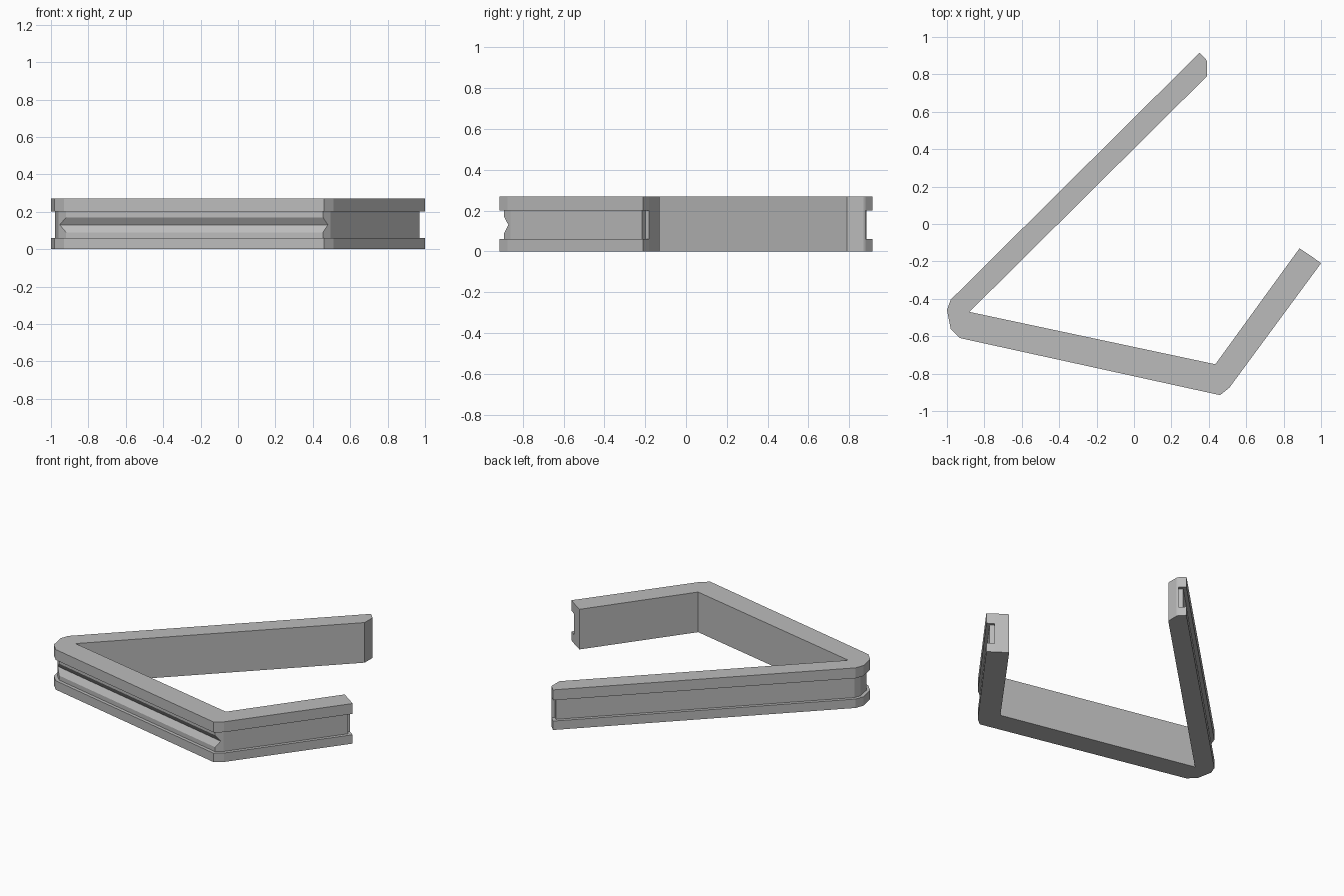
import bpy
import bmesh
from mathutils import Vector

cube = bpy.data.objects.get("Cube")
if cube:
    bpy.data.objects.remove(cube, do_unlink=True)

HEIGHT, SLOT_LOW, SLOT_HIGH = 0.27, 0.06, 0.20
SLOT_DEPTH, PANEL_DEPTH, PANEL_SETBACK = 0.05, 0.022, 0.022
GROOVE_LOW, GROOVE_MID, GROOVE_HIGH, GROOVE_DEPTH = 0.09, 0.13, 0.17, 0.026

# Plan outline: outer edge from the long arm's tip to the short arm's tip, then the inner edge back
OUTER = [Vector(p) for p in ((0.35, 0.915), (-0.98, -0.405), (-1, -0.46), (-0.98, -0.56),
                             (-0.93, -0.61), (0.46, -0.915), (0.51, -0.875), (1, -0.21))]
INNER = [Vector(p) for p in ((0.885, -0.13), (0.435, -0.75), (-0.88, -0.47),
                             (0.39, 0.79), (0.39, 0.87))]
FRONT_A, FRONT_B = 4, 5

grey = bpy.data.materials.new("plain grey")
grey.use_nodes = True
grey.diffuse_color = (0.5, 0.5, 0.5, 1)
grey.node_tree.nodes["Principled BSDF"].inputs["Base Color"].default_value = (0.5, 0.5, 0.5, 1)


def left_normal(a, b):
    d = (b - a).normalized()
    return Vector((-d.y, d.x))


def inset(path, depth):
    """Move an open path inward, mitred at its corners."""
    normals = [left_normal(a, b) for a, b in zip(path, path[1:])]
    result = []
    for i, p in enumerate(path):
        n, m = normals[max(i - 1, 0)], normals[min(i, len(normals) - 1)]
        result.append(p + (n + m) * depth / (1 + n.dot(m)))
    return result


def loft(name, rings):
    """Join closed rings of equal length, given as (points, z), into a capped solid."""
    bm = bmesh.new()
    layers = [[bm.verts.new((p.x, p.y, z)) for p in pts] for pts, z in rings]
    for low, high in zip(layers, layers[1:]):
        for i in range(len(low)):
            j = (i + 1) % len(low)
            bm.faces.new((low[i], low[j], high[j], high[i]))
    bm.faces.new(layers[0][::-1])
    bm.faces.new(layers[-1])
    bmesh.ops.remove_doubles(bm, verts=bm.verts[:], dist=0.00001)
    bmesh.ops.recalc_face_normals(bm, faces=bm.faces[:])
    mesh = bpy.data.meshes.new(name)
    bm.to_mesh(mesh)
    bm.free()
    mesh.materials.append(grey)
    obj = bpy.data.objects.new(name, mesh)
    bpy.context.collection.objects.link(obj)
    return obj


# Bent bar with a slot running along its whole outer side and open at both tips
slot = inset(OUTER, SLOT_DEPTH)
full_ring = OUTER + [slot[-1]] + INNER + [slot[0]]
slot_ring = slot + [slot[-1]] + INNER + [slot[0]]
loft("bent_bar", [(full_ring, 0), (full_ring, SLOT_LOW), (slot_ring, SLOT_LOW),
                  (slot_ring, SLOT_HIGH), (full_ring, SLOT_HIGH), (full_ring, HEIGHT)])

# Panel strip set into the slot, stopping short of both tips
trimmed = OUTER[:]
trimmed[0] = OUTER[0] + (OUTER[1] - OUTER[0]).normalized() * PANEL_SETBACK
trimmed[-1] = OUTER[-1] + (OUTER[-2] - OUTER[-1]).normalized() * PANEL_SETBACK
face = inset(trimmed, PANEL_DEPTH)
back = inset(trimmed, SLOT_DEPTH)[::-1]

# V groove along the front run, breaking out through the corner chamfers
groove = face[:]
front_normal = left_normal(face[FRONT_A], face[FRONT_B])
for i, neighbour in ((FRONT_A, FRONT_A - 1), (FRONT_B, FRONT_B + 1)):
    along = face[neighbour] - face[i]
    groove[i] = face[i] + along * GROOVE_DEPTH / along.dot(front_normal)
loft("slot_panel", [(face + back, SLOT_LOW), (face + back, GROOVE_LOW),
                    (groove + back, GROOVE_MID), (face + back, GROOVE_HIGH),
                    (face + back, SLOT_HIGH)])
